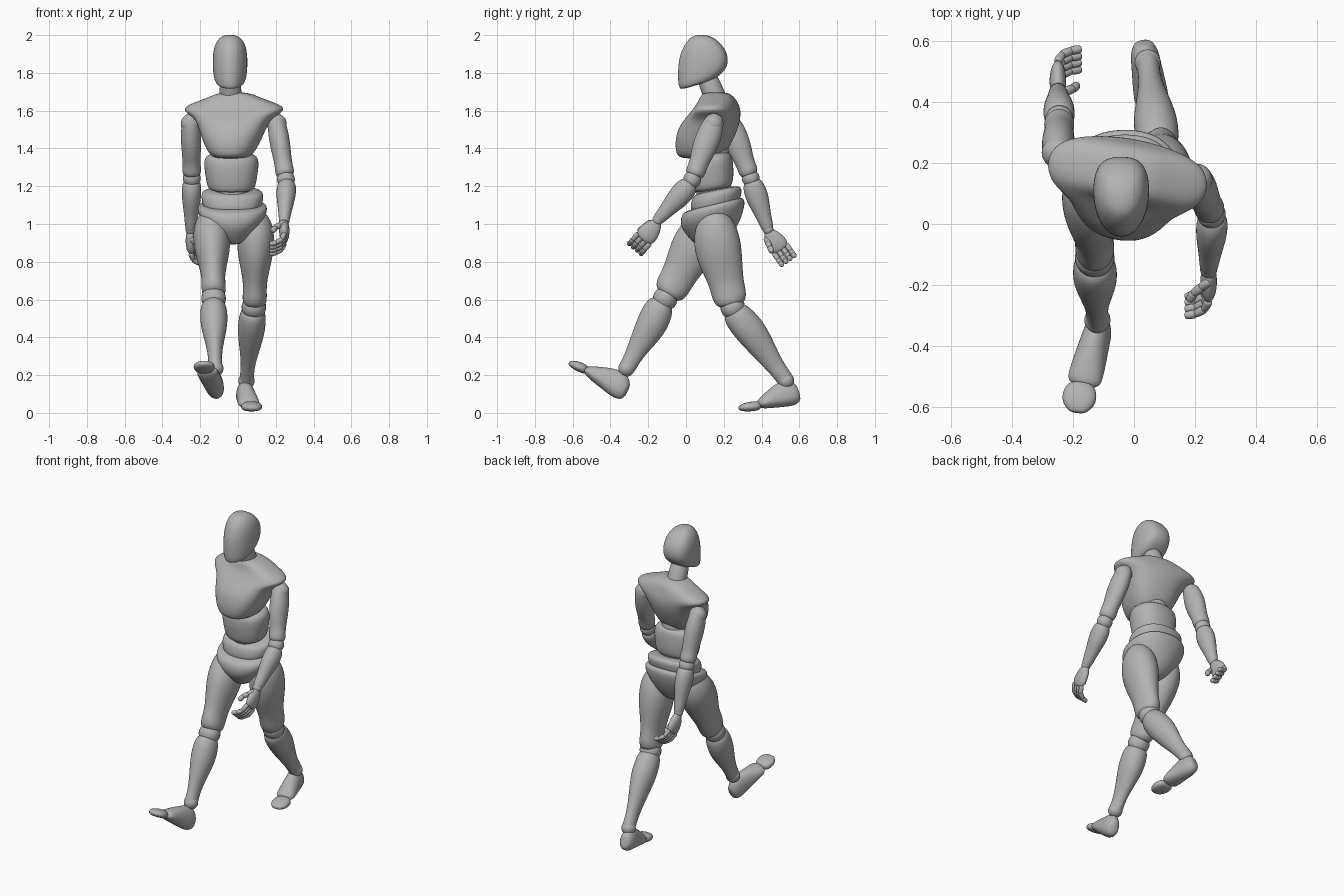
import bpy
import bmesh
from math import cos, sin, pi, radians, copysign
from mathutils import Vector, Matrix

default_cube = bpy.data.objects.get("Cube")
if default_cube:
    bpy.data.objects.remove(default_cube, do_unlink=True)

# All sizes below are in hundredths of a unit
UNIT = 0.01
SIDES = 16
X_AXIS, Y_AXIS, Z_AXIS = Vector((1, 0, 0)), Vector((0, 1, 0)), Vector((0, 0, 1))

grey = bpy.data.materials.new("mannequin grey")
grey.use_nodes = True
grey_colour = (0.45, 0.45, 0.45, 1)
grey.diffuse_color = grey_colour
grey.node_tree.nodes["Principled BSDF"].inputs["Base Color"].default_value = grey_colour


def finish(name, bm, smoothing):
    """Turn a bmesh into a smooth grey object."""
    bmesh.ops.recalc_face_normals(bm, faces=bm.faces)
    bmesh.ops.scale(bm, vec=(UNIT, UNIT, UNIT), verts=bm.verts)
    mesh = bpy.data.meshes.new(name)
    bm.to_mesh(mesh)
    bm.free()
    mesh.shade_smooth()
    mesh.materials.append(grey)
    part = bpy.data.objects.new(name, mesh)
    bpy.context.collection.objects.link(part)
    if smoothing:
        part.modifiers.new("smooth form", "SUBSURF").levels = smoothing
        part.modifiers["smooth form"].render_levels = smoothing
    return part


def section(centre, across, forward, width, front, back, power=2, pinch=0):
    """Rounded cross-section with separate front and back depths."""
    points = []
    for step in range(SIDES):
        angle = 2 * pi * step / SIDES
        side = copysign(abs(cos(angle)) ** (2 / power), cos(angle))
        depth = copysign(abs(sin(angle)) ** (2 / power), sin(angle))
        side *= 1 - pinch * max(0, depth) ** 2
        reach = front if depth > 0 else back
        points.append(centre + across * side * width + forward * depth * reach)
    return points


def skin(name, sections, turn=None):
    """Bridge cross-sections into a closed, subdivided form."""
    bm = bmesh.new()
    rings = [[bm.verts.new(point) for point in ring] for ring in sections]
    for lower, upper in zip(rings, rings[1:]):
        for i in range(SIDES):
            j = (i + 1) % SIDES
            bm.faces.new((lower[i], lower[j], upper[j], upper[i]))
    bm.faces.new(rings[0])
    bm.faces.new(rings[-1])
    if turn:
        pivot, degrees = turn
        bmesh.ops.rotate(bm, verts=bm.verts, cent=pivot,
                         matrix=Matrix.Rotation(radians(degrees), 3, "Z"))
    return finish(name, bm, 2)


def body(name, centre_x, rows, power=2.3, pinch=0, yaw=0):
    """Stack rows of (height, half width, front y, back y, forward tilt)."""
    sections = []
    for height, width, front, back, tilt in rows:
        centre = Vector((centre_x, (front + back) / 2, height))
        depth = (back - front) / 2
        forward = -Y_AXIS - Z_AXIS * tilt
        sections.append(section(centre, X_AXIS, forward, width, depth, depth, power, pinch))
    return skin(name, sections, (Vector((centre_x, 14, 0)), yaw))


def limb(name, start, end, profile, hint=X_AXIS, power=2):
    """Sweep a profile of (fraction, half width, front, back) between two points."""
    start, end = Vector(start), Vector(end)
    axis = (end - start).normalized()
    across = (hint - axis * hint.dot(axis)).normalized()
    forward = axis.cross(across)
    sections = []

    def add(centre, scale, width, front, back):
        sections.append(section(centre, across, forward, width * scale,
                                front * scale, back * scale, power))

    first, last = profile[0], profile[-1]
    add(start.lerp(end, first[0]) - axis * first[1] * 0.3, 0.6, *first[1:])
    for fraction, *sizes in profile:
        add(start.lerp(end, fraction), 1, *sizes)
    add(start.lerp(end, last[0]) + axis * last[1] * 0.3, 0.6, *last[1:])
    return skin(name, sections)


def ball(name, centre, radius):
    bm = bmesh.new()
    bmesh.ops.create_uvsphere(bm, u_segments=24, v_segments=16, radius=radius,
                              matrix=Matrix.Translation(centre))
    return finish(name, bm, 0)


def tube(radius):
    return [(0, radius, radius, radius), (0.5, radius, radius, radius),
            (1, radius * 0.9, radius * 0.9, radius * 0.9)]


# Head and neck
body("head", -4.2, [(173.5, 6, -1.5, 13, 0.3), (174.5, 8, -4, 16.5, 0.3), (179, 9.2, -4.5, 20.5, 0.15),
                    (185, 9.5, -4.3, 22.7, 0), (191, 9.3, -3, 22, 0),
                    (196.5, 7.8, 0, 18, 0), (200.3, 3.8, 4, 12, 0)], power=2.8, pinch=0.42)
limb("neck", (-4, 17, 163), (-4, 11, 178), tube(6))

# Torso, from the chest down
body("chest", -2.5, [(134.5, 8, -3, 15, 0), (137, 12, -5.7, 21, 0), (145, 16, -6, 25.3, 0),
                     (152, 18.5, -3.5, 28, 0), (156.5, 21.5, 0.5, 28.5, 0), (160, 28, 4, 28, 0),
                     (163, 26, 6.5, 27, 0), (166.5, 15, 7.5, 26, 0), (170, 7.5, 9, 22.5, 0)],
     power=2.5, yaw=-10)
limb("spine_core", (-3, 15, 105), (-3, 14, 145), tube(9.5))
body("abdomen", -3.5, [(117.5, 10.5, 5, 22, 0.15), (119, 13, 3, 25, 0.15), (126, 14, 1.5, 25.5, 0.1),
                       (134, 15.3, 1, 25, 0.1), (138, 12, 3, 23, 0.1)])
body("waist", -3, [(106, 15, 3, 27, 0.2), (112, 16.5, 2, 29.5, 0.2),
                   (116.5, 17, 3, 30, 0.2), (118.5, 14, 5, 27, 0.2)])
body("pelvis", -3, [(89, 4, 5, 17, 0), (92, 8, 2, 23, 0), (98, 13.5, -2, 28, 0.1),
                    (104, 18, -3.3, 31, 0.2), (109, 19.2, -2.7, 31.7, 0.25), (111, 17, 0, 29, 0.25)])

# Profiles shared by both sides
THIGH = [(-0.07, 6, 7, 7), (0.08, 9.8, 12, 11), (0.3, 10.2, 13.7, 12), (0.5, 8.8, 12.7, 11),
         (0.75, 6.2, 9.3, 9.3), (0.9, 6.6, 9.2, 9.8), (1, 6.5, 7.8, 8.5)]
SHIN = [(0, 6.5, 7.5, 6.5), (0.12, 7.4, 8.6, 8), (0.3, 7.4, 8.2, 8.8), (0.5, 5.8, 7, 7.5),
        (0.75, 3.8, 5.2, 5), (0.92, 3.7, 4.4, 4.6), (1, 4, 4.6, 4.6)]
FOOT = [(0, 3.5, 6, 4.5), (0.15, 4.8, 9, 5.6), (0.35, 5, 9.2, 5.1), (0.65, 5.6, 7, 4),
        (0.92, 5.9, 4, 3), (1, 5.3, 3, 2.2)]
TOES = [(0, 5, 2.8, 2.3), (0.4, 5.9, 2.9, 2.4), (0.75, 5.2, 2.4, 2.1), (0.96, 3.5, 1.5, 1.5)]
UPPER_ARM = [(-0.15, 3.5, 4, 4), (0, 5, 6, 6), (0.25, 5.6, 6.9, 6.9), (0.5, 5.3, 6.8, 6.5),
             (0.78, 4.7, 5, 5), (0.92, 5.2, 5.4, 5.4), (1, 4.8, 4.8, 4.8)]
FOREARM = [(0, 4.8, 5, 5), (0.15, 5.4, 6.2, 6.2), (0.4, 5, 5.9, 6.1), (0.7, 3.7, 4.1, 4.1), (1, 3, 3.3, 3.3)]
PALM = [(0, 2.5, 2, 2), (0.3, 4.7, 2.8, 2.8), (0.75, 5.8, 2.8, 2.8), (1, 5.2, 2.2, 2.2)]


def digit(name, base, pointing, curl, bends, lengths, radius):
    """Chain of short segments that bend towards the palm."""
    for number, (bend, length) in enumerate(zip(bends, lengths)):
        angle = radians(bend)
        tip = base + (pointing * cos(angle) + curl * sin(angle)) * length
        limb(f"{name}_segment_{number}", base, tip, tube(radius), hint=pointing.cross(curl))
        base = tip


def hand(side, wrist, pointing, curl):
    wrist, pointing = Vector(wrist), Vector(pointing).normalized()
    across = Vector((0, pointing.z, -pointing.y))
    limb(side + "_palm", wrist, wrist + pointing * 11, PALM, hint=across)
    for i, finger in enumerate(("little", "ring", "middle", "index")):
        base = wrist + pointing * 11.5 + across * (i - 1.5) * 2.7
        digit(f"{side}_{finger}_finger", base, pointing, curl, (20, 52, 75), (4.2, 3.7, 3.2), 1.45)
    thumb_direction = (pointing + across * 0.2).normalized()
    digit(side + "_thumb", wrist + pointing * 2.5 + across * 3, thumb_direction, curl,
          (45, 45, 25), (3.5, 3.5, 3), 1.6)


def leg(side, hip, knee, shin_top, ankle, heel, foot_ball, toe_base, toe_tip):
    limb(side + "_thigh", hip, knee, THIGH)
    ball(side + "_knee", Vector(knee).lerp(Vector(shin_top), 0.5), 6.5)
    limb(side + "_shin", shin_top, ankle, SHIN)
    ball(side + "_ankle", ankle, 4.3)
    limb(side + "_foot", heel, foot_ball, FOOT)
    limb(side + "_toes", toe_base, toe_tip, TOES, power=2.5)


def arm(side, shoulder, elbow, forearm_top, wrist, hand_direction, curl):
    ball(side + "_shoulder", shoulder, 5.3)
    limb(side + "_upper_arm", shoulder, elbow, UPPER_ARM)
    ball(side + "_elbow", Vector(elbow).lerp(Vector(forearm_top), 0.5), 4.7)
    limb(side + "_forearm", forearm_top, wrist, FOREARM)
    ball(side + "_wrist", wrist, 2.8)
    hand(side, Vector(wrist) - Z_AXIS, hand_direction, curl)


# Mid-stride pose: right leg and left arm forward
leg("left", (9.5, 15, 102), (8.8, 23.4, 58), (8, 26, 54), (4.5, 53, 17),
    (3, 59, 10), (6, 39.5, 4.7), (6.7, 38, 3.5), (8, 28.5, 2.6))
leg("right", (-14.2, 14, 102), (-12.8, -9.5, 63.5), (-13, -12.5, 57.5), (-12, -31.5, 23.5),
    (-11, -32.5, 11), (-16.5, -52, 22), (-17.5, -53.5, 22.8), (-18.5, -61.3, 26.3))
arm("left", (20.5, 14.5, 153), (25, 4.5, 126), (25.8, 2, 121), (24.5, -15, 102), (0, -64, -76), -X_AXIS)
arm("right", (-25, 23.5, 153), (-24.5, 33.5, 126.5), (-24.5, 35, 122), (-25, 43.5, 97), (0, 57, -82), X_AXIS)
